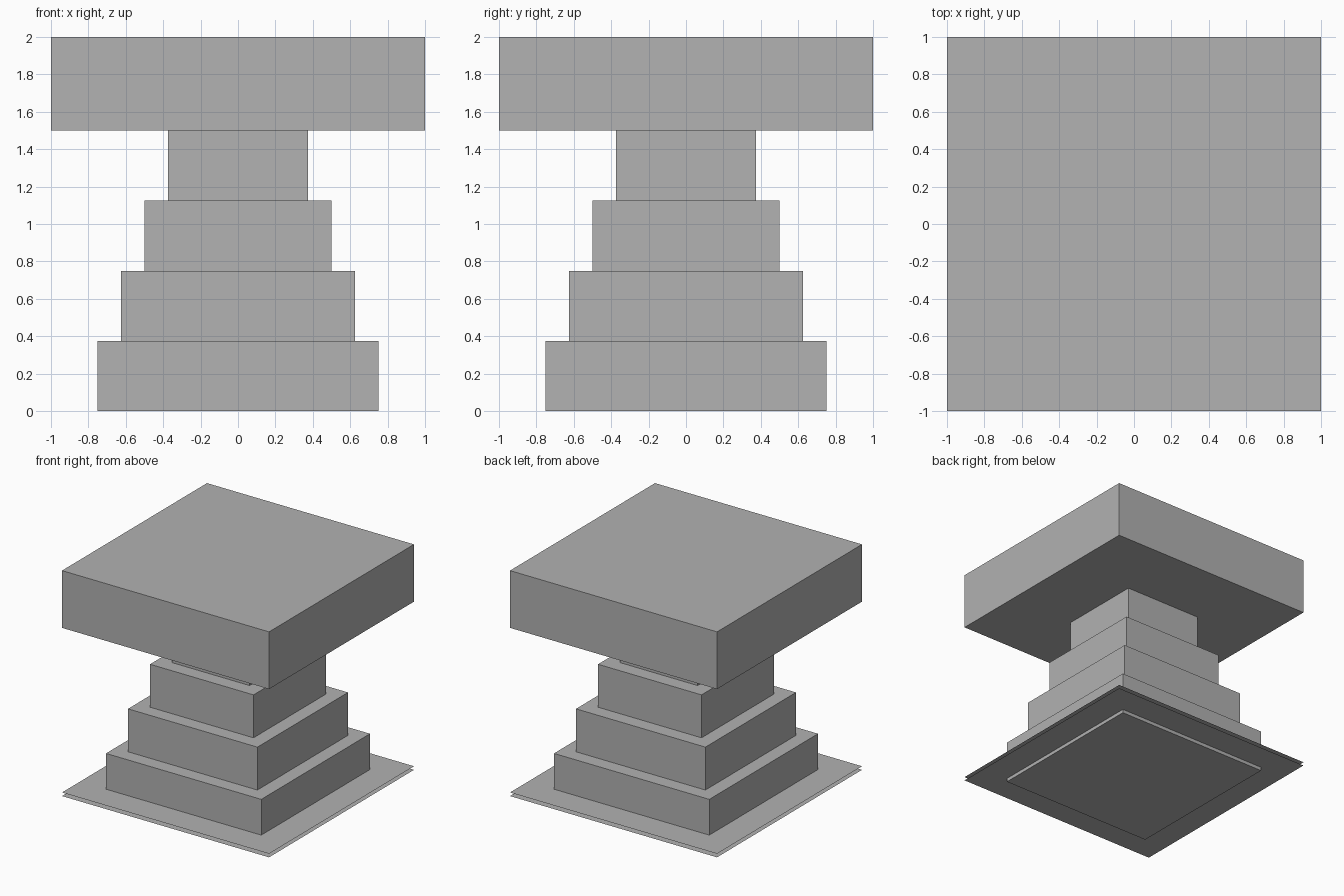
import bpy

cube = bpy.data.objects.get("Cube")
if cube:
    bpy.data.objects.remove(cube, do_unlink=True)

# One plain grey for everything
GREY = (0.445, 0.445, 0.445, 1.0)
stone = bpy.data.materials.new("plain_grey")
stone.use_nodes = True
stone.diffuse_color = GREY
stone.node_tree.nodes["Principled BSDF"].inputs["Base Color"].default_value = GREY


def finish(name):
    obj = bpy.context.object
    obj.name = obj.data.name = name
    obj.data.materials.append(stone)
    return obj


def square_block(name, half_width, bottom, top):
    bpy.ops.mesh.primitive_cube_add(size=1, location=(0, 0, (bottom + top) / 2))
    obj = finish(name)
    obj.scale = (2 * half_width, 2 * half_width, top - bottom)
    bpy.ops.object.transform_apply(location=False, rotation=False, scale=True)


def flat_sheet(name, height):
    bpy.ops.mesh.primitive_plane_add(size=2, location=(0, 0, height))
    finish(name)


# Stepped pedestal, each tier narrower than the one below
STEP = 0.375
tiers = ("base_tier", "lower_tier", "upper_tier", "neck_tier")
for i, name in enumerate(tiers):
    square_block(name, 0.75 - 0.125 * i, STEP * i, STEP * (i + 1))

# Wide slab on top
square_block("top_slab", 1.0, 1.5, 2.0)

# Two paper-thin sheets around the foot
flat_sheet("lower_ground_sheet", 0.031)
flat_sheet("upper_ground_sheet", 0.0625)
